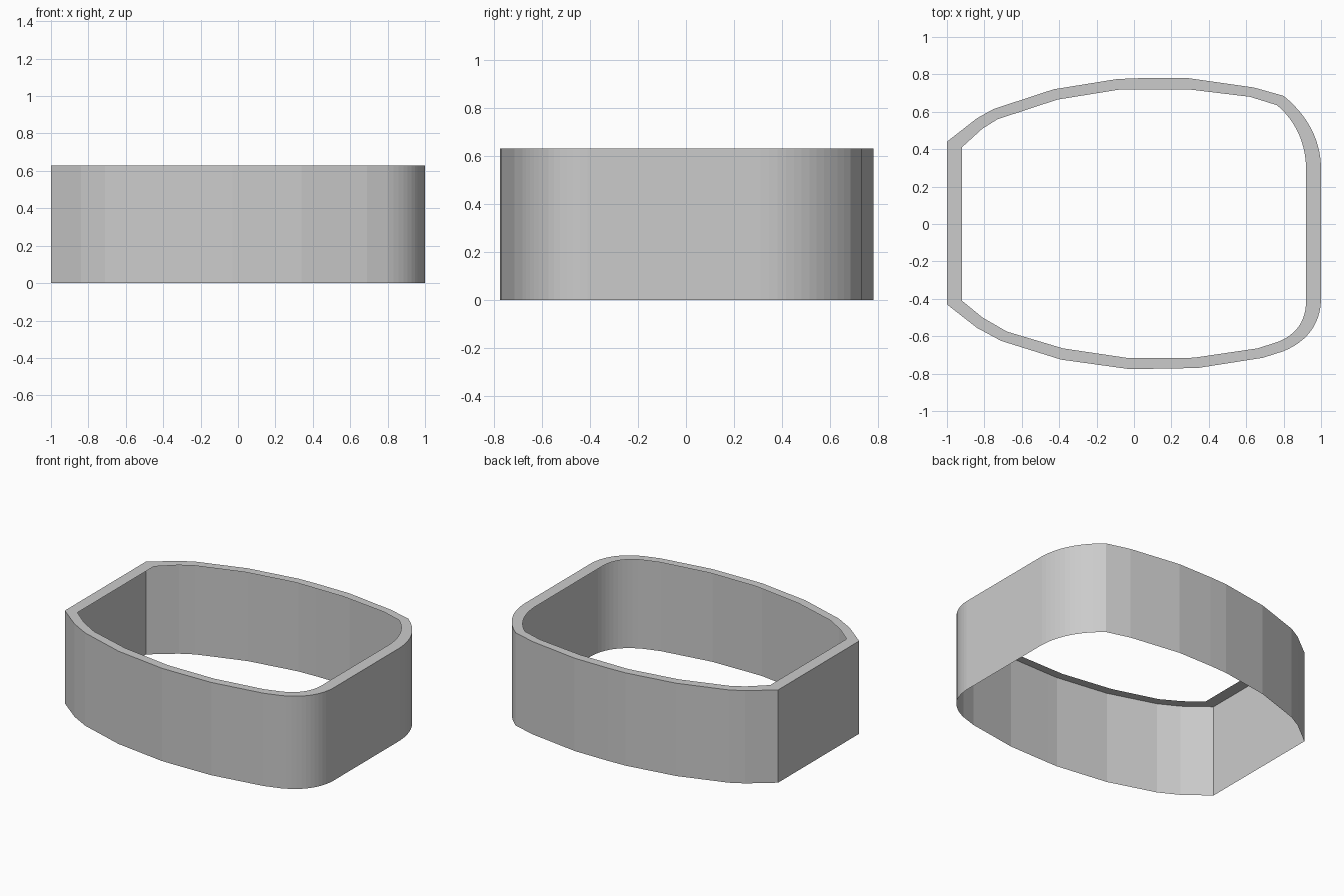
import bpy, bmesh
from mathutils import Vector

if "Cube" in bpy.data.objects:
    bpy.data.objects.remove(bpy.data.objects["Cube"])

HEIGHT = 0.63
SEGMENTS = 12


def rounded_corner(start, control, end):
    """Points along a quadratic curve between two wall ends."""
    a, c, b = Vector(start), Vector(control), Vector(end)
    ts = [i / SEGMENTS for i in range(SEGMENTS + 1)]
    return [tuple(a * (1 - t) ** 2 + c * 2 * t * (1 - t) + b * t * t) for t in ts]


# outer outline, counter-clockwise from the front left corner
outer = [(-1, -.43), (-.84, -.555), (-.71, -.625), (-.39, -.725), (-.03, -.775),
         (.04, -.775), (.34, -.77), (.69, -.715)]
outer += rounded_corner((.80, -.68), (.99, -.60), (1, -.41))
outer += rounded_corner((1, .31), (.99, .53), (.80, .685))
outer += [(.64, .73), (.29, .78), (.04, .78), (-.09, .775), (-.43, .72),
          (-.75, .615), (-.84, .565), (-1, .44)]

# inner edge of the rim, matching point for point
inner = [(-.92, -.41), (-.81, -.50), (-.68, -.575), (-.38, -.665), (-.03, -.717),
         (.04, -.717), (.32, -.715), (.66, -.665)]
inner += rounded_corner((.77, -.63), (.92, -.57), (.92, -.41))
inner += rounded_corner((.92, .31), (.91, .51), (.765, .635))
inner += [(.62, .68), (.29, .72), (.04, .72), (-.07, .72), (-.41, .665),
          (-.73, .56), (-.81, .51), (-.92, .41)]


def band(name, lower, upper):
    """Quad strip joining two closed loops of points."""
    bm = bmesh.new()
    lo = [bm.verts.new(p) for p in lower]
    up = [bm.verts.new(p) for p in upper]
    n = len(lo)
    for i in range(n):
        j = (i + 1) % n
        bm.faces.new((lo[i], lo[j], up[j], up[i]))
    mesh = bpy.data.meshes.new(name)
    bm.to_mesh(mesh)
    bm.free()
    obj = bpy.data.objects.new(name, mesh)
    bpy.context.collection.objects.link(obj)
    return obj


# single-skin side wall, open at the bottom
band("side_wall", [(x, y, 0) for x, y in outer], [(x, y, HEIGHT) for x, y in outer])

# flat rim turned inward along the top
band("top_rim", [(x, y, HEIGHT) for x, y in outer], [(x, y, HEIGHT) for x, y in inner])
